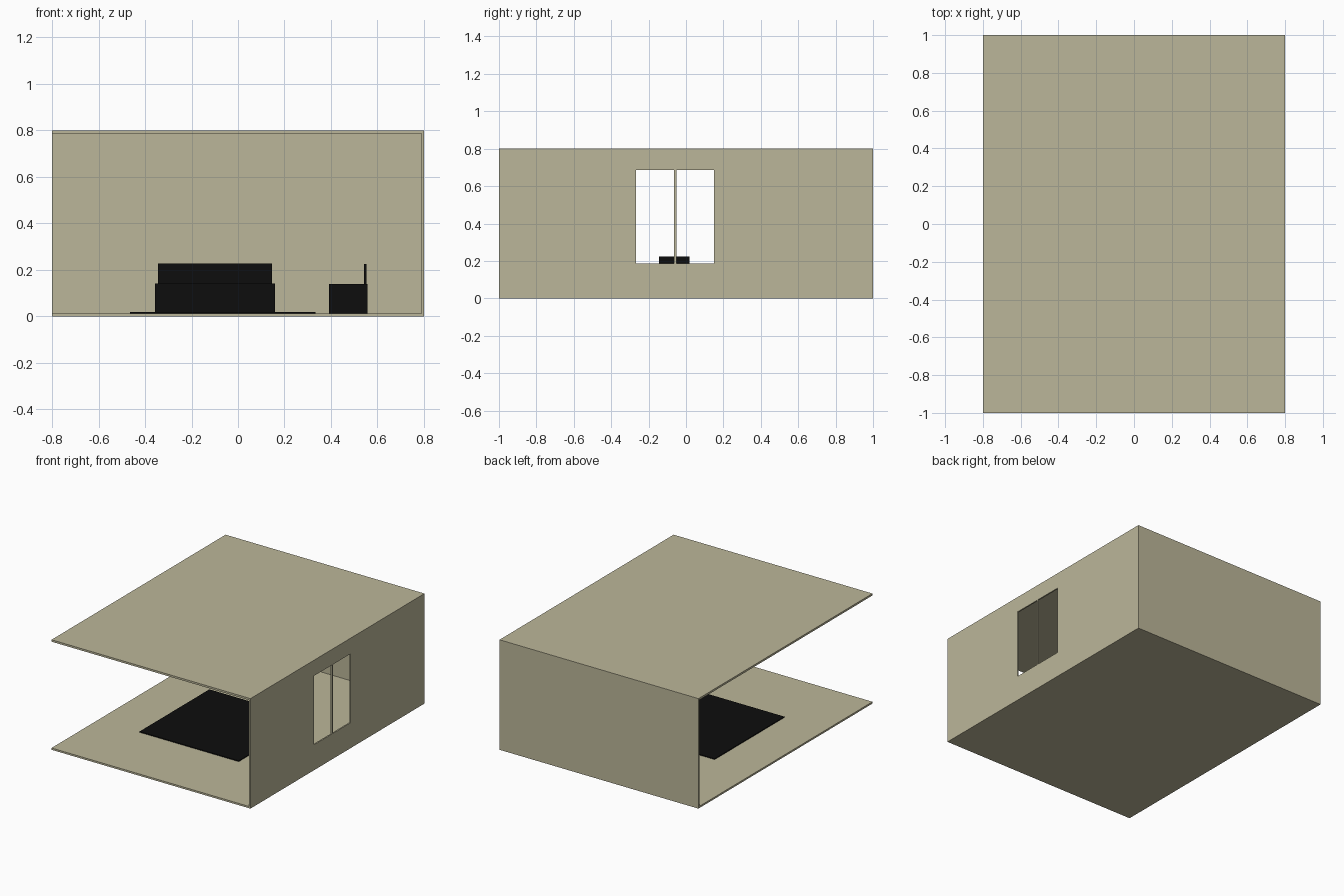
import bpy

if "Cube" in bpy.data.objects:
    bpy.data.objects.remove(bpy.data.objects["Cube"])


def material(name, color):
    m = bpy.data.materials.new(name)
    m.diffuse_color = color
    m.use_nodes = True
    m.node_tree.nodes["Principled BSDF"].inputs["Base Color"].default_value = m.diffuse_color
    return m


plaster = material("plaster", (0.5, 0.47, 0.32, 1))
black = material("black_fabric", (0.004, 0.004, 0.004, 1))


def box(name, x, y, z, mat=None):
    """Box from (min, max) pairs along each axis."""
    bpy.ops.mesh.primitive_cube_add(
        size=1, location=[(a + b) / 2 for a, b in (x, y, z)])
    ob = bpy.context.object
    ob.name = name
    ob.scale = [b - a for a, b in (x, y, z)]
    bpy.ops.object.transform_apply(location=False, rotation=False, scale=True)
    if mat:
        ob.data.materials.append(mat)
    return ob


# Room shell, open at the front and left
F, C, W = 0.013, 0.786, 0.01
box("floor", (-0.8, 0.8), (-1, 1), (0, F), plaster)
box("ceiling", (-0.8, 0.8), (-1, 1), (C, 0.8), plaster)
box("back_wall", (-0.8, 0.8 - W), (1 - W, 1), (F, C), plaster)
wall = box("right_wall", (0.8 - W, 0.8), (-1, 1), (F, C), plaster)

# Two window panes cut through the right wall, leaving a mullion
for side, y in (("front", (-0.267, -0.064)), ("back", (-0.052, 0.15))):
    cutter = box(side + "_pane_cutter", (0.75, 0.85), y, (0.185, 0.686))
    cutter.hide_render = True
    cutter.display_type = 'WIRE'
    mod = wall.modifiers.new(side + "_pane", 'BOOLEAN')
    mod.operation = 'DIFFERENCE'
    mod.solver = 'EXACT'
    mod.object = cutter

# Rug
box("rug", (-0.465, 0.333), (-0.467, 0.335), (F, 0.019), black)

# Sofa behind the rug, facing the front
box("sofa_seat", (-0.358, 0.16), (0.40, 0.57), (F, 0.142), black)
box("sofa_back", (-0.345, 0.147), (0.553, 0.566), (0.142, 0.228), black)

# Armchair to the right of the rug, facing left
box("armchair_seat", (0.392, 0.557), (-0.157, 0.032), (F, 0.139), black)
box("armchair_back", (0.541, 0.553), (-0.144, 0.019), (0.139, 0.225), black)
